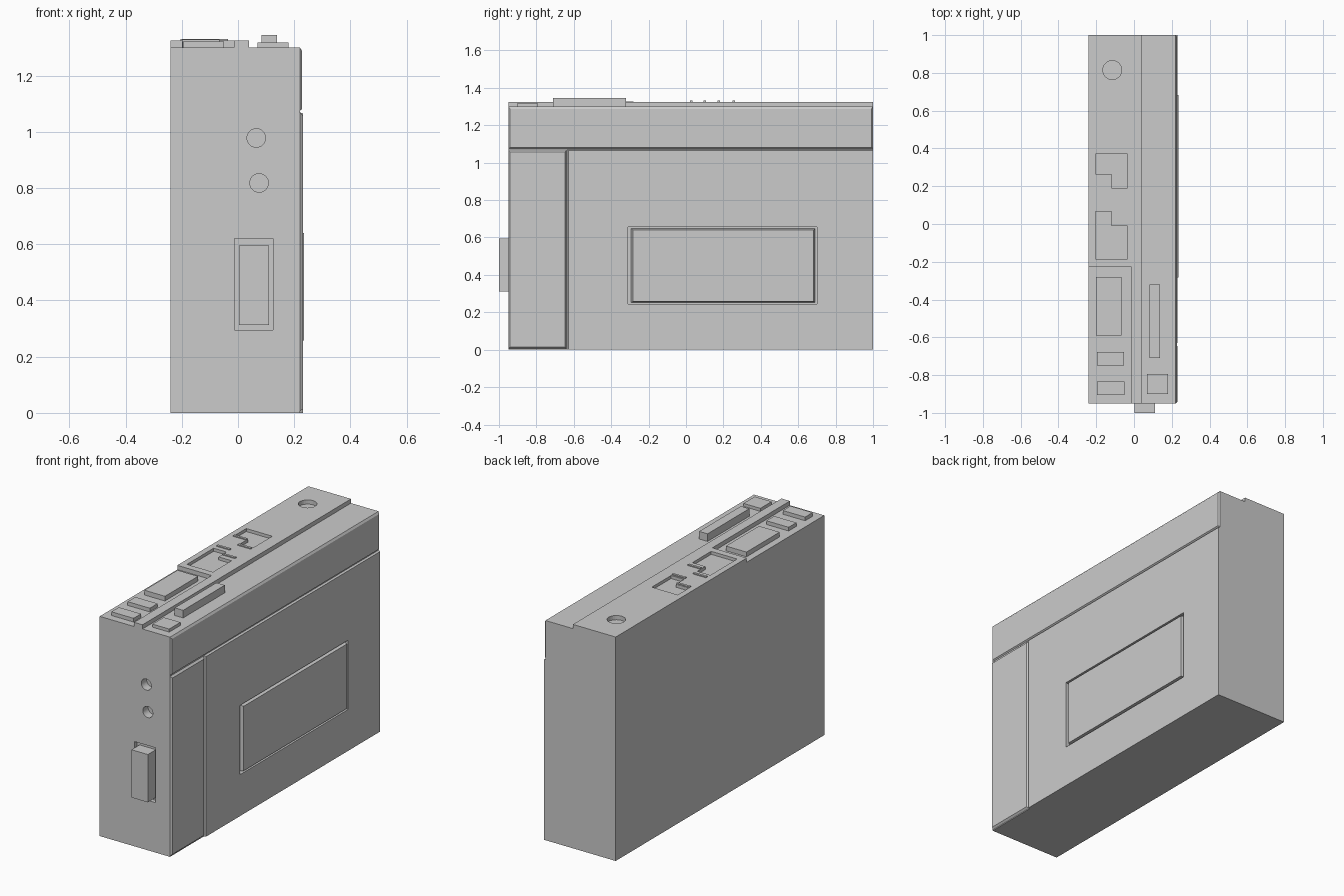
import bpy, bmesh, math
from mathutils import Matrix

if "Cube" in bpy.data.objects:
    bpy.data.objects.remove(bpy.data.objects["Cube"])


def finish(name, bm):
    bmesh.ops.recalc_face_normals(bm, faces=bm.faces)
    me = bpy.data.meshes.new(name)
    bm.to_mesh(me)
    bm.free()
    ob = bpy.data.objects.new(name, me)
    bpy.context.scene.collection.objects.link(ob)
    return ob


def box(name, x, y, z, inset=(0, 0, 0, 0)):
    """Box from ranges; inset slopes the +x face edges (front, back, bottom, top)."""
    bm = bmesh.new()
    bmesh.ops.create_cube(bm, size=1)
    f, b, d, t = inset
    for v in bm.verts:
        i, j, k = (int(c > 0) for c in v.co)
        v.co = (x[i], y[j] + i * (-b if j else f), z[k] + i * (-t if k else d))
    return finish(name, bm)


def prism(name, pts, z0, z1):
    bm = bmesh.new()
    face = bm.faces.new([bm.verts.new((px, py, z0)) for px, py in pts])
    ext = bmesh.ops.extrude_face_region(bm, geom=[face])
    for v in ext["geom"]:
        if isinstance(v, bmesh.types.BMVert):
            v.co.z = z1
    return finish(name, bm)


def cylinder(name, loc, r, depth, along_y=False):
    bm = bmesh.new()
    m = Matrix.Translation(loc)
    if along_y:
        m = m @ Matrix.Rotation(math.pi / 2, 4, 'X')
    bmesh.ops.create_cone(bm, cap_ends=True, segments=32, radius1=r, radius2=r, depth=depth, matrix=m)
    return finish(name, bm)


def cut(ob, *cutters):
    for c in cutters:
        mod = ob.modifiers.new("cut", 'BOOLEAN')
        mod.operation, mod.solver, mod.object = 'DIFFERENCE', 'EXACT', c
        bpy.context.view_layer.objects.active = ob
        bpy.ops.object.modifier_apply(modifier=mod.name)
        bpy.data.objects.remove(c)


# Casing with stepped top deck, control pocket, jack holes and switch recess
TOP, DECK = 1.30, 1.325
body = box("casing", (-0.24, 0.22), (-0.95, 1.0), (0, DECK))
cut(body,
    box("step", (0.04, 0.4), (-1.2, 1.2), (TOP, 1.5)),
    box("pocket", (-0.4, -0.015), (-1.2, -0.225), (TOP, 1.5)),
    cylinder("top_hole", (-0.115, 0.815, DECK), 0.05, 0.05),
    cylinder("jack_a", (0.065, -0.95, 0.978), 0.033, 0.1, True),
    cylinder("jack_b", (0.075, -0.95, 0.818), 0.033, 0.1, True),
    box("switch_recess", (-0.013, 0.125), (-1.1, -0.925), (0.295, 0.62)),
    box("window_recess", (0.205, 0.4), (-0.31, 0.70), (0.245, 0.655)),
    prism("rear_l", [(-.205, .37), (-.035, .37), (-.035, .19), (-.12, .19),
                     (-.12, .265), (-.205, .265)], 1.307, 1.5),
    prism("front_l", [(-.205, .065), (-.12, .065), (-.12, -.01), (-.035, -.01),
                      (-.035, -.185), (-.205, -.185)], 1.307, 1.5))

# Side panels on the right face
box("upper_side_panel", (0.22, 0.228), (-0.95, 1.0), (1.075, 1.30), (.008, .008, .006, .012))
box("front_side_panel", (0.22, 0.231), (-0.95, -0.639), (0.005, 1.068), (.009, .007, .01, .01))
door = box("cassette_door", (0.22, 0.231), (-0.635, 1.0), (0, 1.07), (.007, 0, 0, .005))
cut(door, box("window_hole", (0.1, 0.4), (-0.31, 0.70), (0.245, 0.655)))
box("door_window", (0.205, 0.235), (-0.295, 0.69), (0.252, 0.648), (.012, .007, .006, .008))

# Front slide switch
box("front_switch", (0.003, 0.11), (-1.0, -0.925), (0.312, 0.595))

# Controls on top
for name, x, y, z in [
        ("large_button", (-.20, -.065), (-.59, -.28), 1.328),
        ("small_button_rear", (-.197, -.052), (-.75, -.678), 1.322),
        ("small_button_front", (-.195, -.05), (-.905, -.835), 1.322),
        ("top_slider", (.083, .138), (-.71, -.32), 1.345),
        ("square_button", (.07, .18), (-.90, -.795), 1.318)]:
    box(name, x, y, (TOP - 0.005, z))

# Small ridges between the two stepped keys
for i, (x, y) in enumerate([((-.205, -.12), .10), ((-.205, -.12), .255),
                            ((-.12, -.035), .028), ((-.12, -.035), .175)]):
    box(f"key_ridge_{i + 1}", x, (y - .007, y + .007), (DECK - .005, 1.331))
